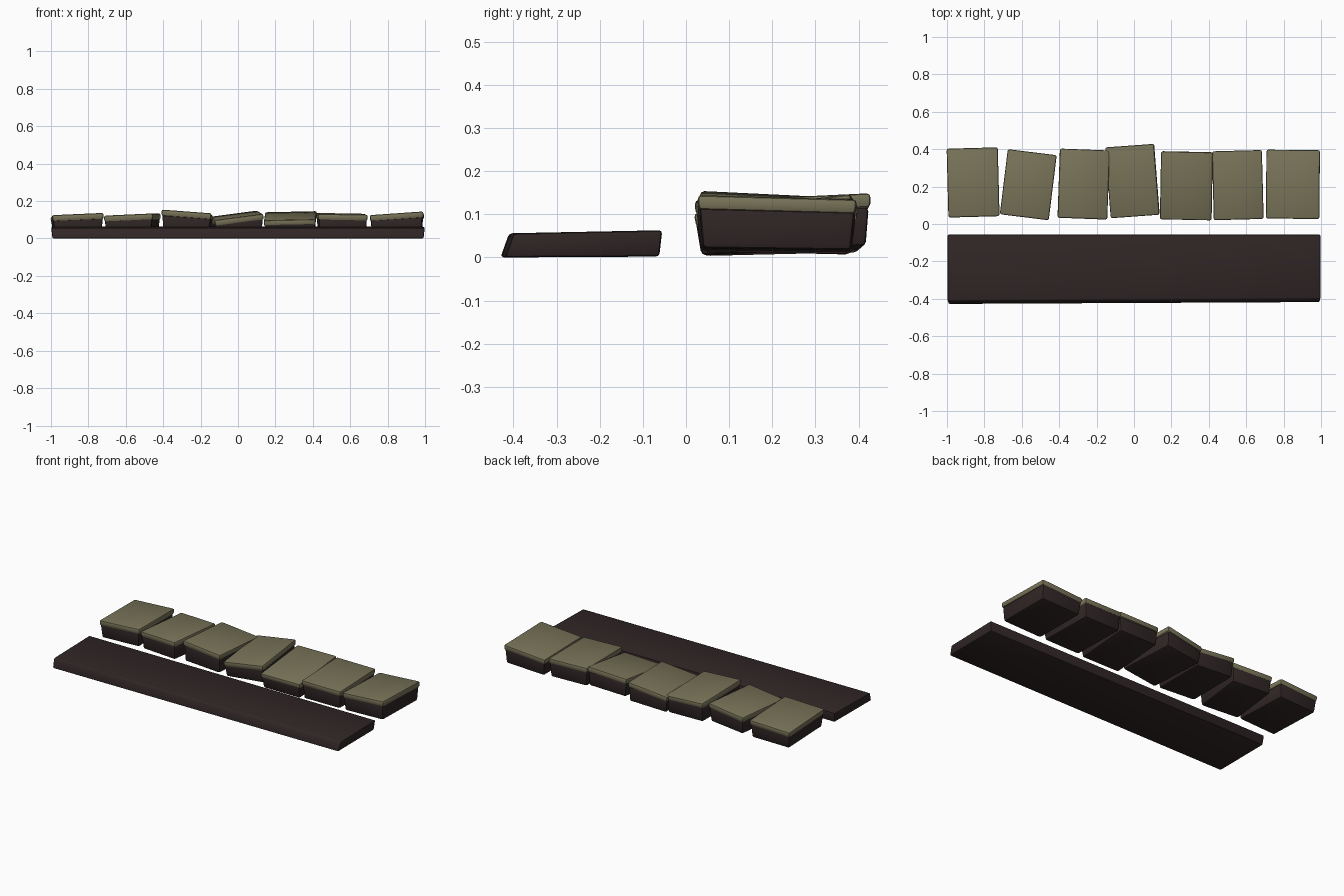
import bpy, bmesh, math
from mathutils import Matrix, Vector

if "Cube" in bpy.data.objects:
    bpy.data.objects.remove(bpy.data.objects["Cube"])


def material(name, rgb):
    m = bpy.data.materials.new(name)
    m.diffuse_color = (*rgb, 1)
    m.use_nodes = True
    m.node_tree.nodes["Principled BSDF"].inputs["Base Color"].default_value = m.diffuse_color
    return m


EARTH = material("dark_earth", (0.030, 0.019, 0.019))
MOSS = material("dull_olive", (0.185, 0.170, 0.097))


def finish(name, bm, mat, bevel, segments):
    bmesh.ops.recalc_face_normals(bm, faces=bm.faces)
    me = bpy.data.meshes.new(name)
    bm.to_mesh(me)
    bm.free()
    me.materials.append(mat)
    ob = bpy.data.objects.new(name, me)
    bpy.context.collection.objects.link(ob)
    mod = ob.modifiers.new("soft_edges", 'BEVEL')
    mod.width, mod.segments = bevel, segments
    mod.limit_method = 'NONE'
    bpy.ops.object.select_all(action='DESELECT')
    bpy.context.view_layer.objects.active = ob
    ob.select_set(True)
    bpy.ops.object.modifier_apply(modifier=mod.name)
    bpy.ops.object.shade_smooth_by_angle(angle=math.radians(40))
    return ob


def slab(name, size, loc, pitch, roll, yaw, mat, bevel, base=1.0):
    """Box with an optional narrower base, tilted into place."""
    bm = bmesh.new()
    bmesh.ops.create_cube(bm, size=1)
    rot = (Matrix.Rotation(yaw, 4, 'Z') @ Matrix.Rotation(pitch, 4, 'X')
           @ Matrix.Rotation(roll, 4, 'Y'))
    for v in bm.verts:
        k = base if v.co.z < 0 else 1.0
        p = Vector((v.co.x * size[0] * k, v.co.y * size[1] * k, v.co.z * size[2]))
        v.co = rot @ p + Vector(loc)
    return finish(name, bm, mat, bevel, 2)


# Long plank: side profile (y, z) stretched along x
profile = [(-0.43, 0.0), (-0.41, 0.056), (-0.055, 0.063), (-0.062, 0.002)]
bm = bmesh.new()
ends = []
for x, skew in ((-0.99, 0.0), (0.99, 0.01)):
    ring = []
    for y, z in profile:
        lean = 0.008 if z > 0.03 else -0.002
        ring.append(bm.verts.new((x + math.copysign(lean, x),
                                  y + (skew if y < -0.2 else 0), z)))
    ends.append(ring)
    bm.faces.new(ring)
for i in range(4):
    j = (i + 1) % 4
    bm.faces.new((ends[0][i], ends[0][j], ends[1][j], ends[1][i]))
finish("front_plank", bm, EARTH, 0.008, 2)

# Row of blocks: x, y, width, depth, yaw, top height, rise along x, rise along y
BLOCKS = [
    (-0.860, 0.222, 0.275, 0.370, 1.5, 0.126, 0.012, -0.010),
    (-0.565, 0.210, 0.265, 0.352, -7.0, 0.128, 0.012, 0.000),
    (-0.270, 0.213, 0.268, 0.372, -2.0, 0.136, -0.020, -0.018),
    (-0.008, 0.230, 0.265, 0.382, 4.5, 0.124, 0.035, 0.018),
    (0.280, 0.205, 0.278, 0.368, -1.0, 0.122, 0.006, 0.045),
    (0.555, 0.208, 0.268, 0.370, 1.5, 0.132, -0.005, 0.005),
    (0.850, 0.212, 0.288, 0.370, -0.5, 0.130, 0.020, -0.010),
]
for i, (x, y, w, d, yaw, top, rx, ry) in enumerate(BLOCKS, 1):
    roll, pitch, turn = -math.atan(rx / w), math.atan(ry / d), math.radians(yaw)
    # mossy cap
    slab(f"cap_{i}", (w, d, 0.034), (x, y, top - 0.017),
         pitch, roll, turn, MOSS, 0.010, 0.985)
    # earth body under the cap, tilted half as much
    low, high = 0.015, top - 0.020
    slab(f"block_{i}", (w * 0.965, d * 0.975, high - low), (x, y, (low + high) / 2),
         pitch / 2, roll / 2, turn, EARTH, 0.010, 0.95)
